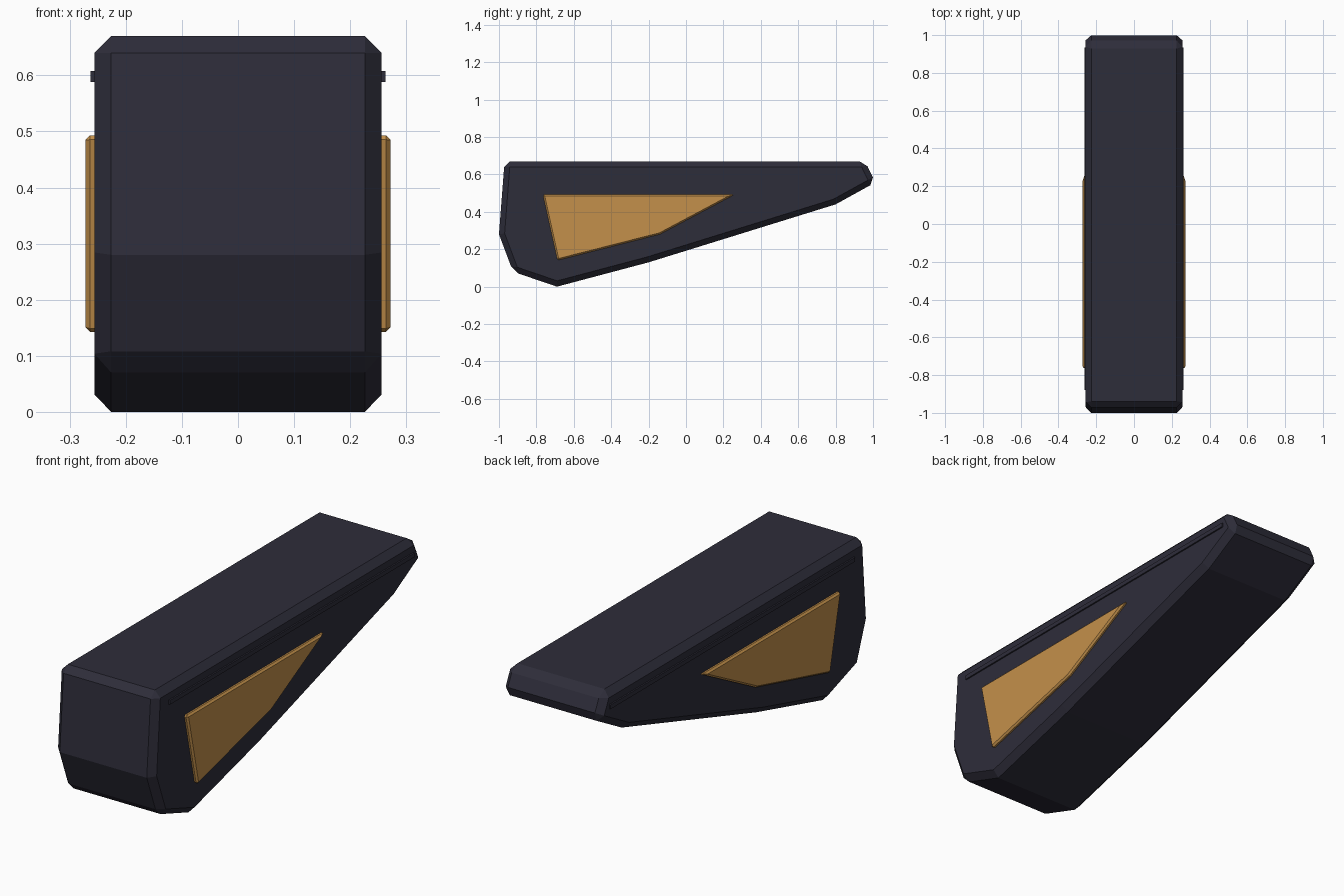
import bpy
import bmesh
import math

cube = bpy.data.objects.get("Cube")
if cube:
    bpy.data.objects.remove(cube, do_unlink=True)


def material(name, color):
    m = bpy.data.materials.new(name)
    m.use_nodes = True
    m.diffuse_color = color
    bsdf = next(n for n in m.node_tree.nodes if n.type == 'BSDF_PRINCIPLED')
    bsdf.inputs["Base Color"].default_value = color
    return m


def prism(name, profile, x0, x1, mat, chamfer=0):
    """Side profile (y, z) extruded from x0 to x1, with chamfered sharp edges."""
    bm = bmesh.new()
    face = bm.faces.new([bm.verts.new((x0, y, z)) for y, z in profile])
    ext = bmesh.ops.extrude_face_region(bm, geom=[face])
    moved = [g for g in ext["geom"] if isinstance(g, bmesh.types.BMVert)]
    bmesh.ops.translate(bm, verts=moved, vec=(x1 - x0, 0, 0))
    bmesh.ops.recalc_face_normals(bm, faces=bm.faces)
    mesh = bpy.data.meshes.new(name)
    bm.to_mesh(mesh)
    bm.free()
    mesh.materials.append(mat)
    obj = bpy.data.objects.new(name, mesh)
    bpy.context.collection.objects.link(obj)
    if chamfer:
        bev = obj.modifiers.new("Chamfer", 'BEVEL')
        bev.width = chamfer
        bev.segments = 1
        bev.limit_method = 'ANGLE'
        bev.angle_limit = math.radians(40)
    return obj


dark = material("dark slate", (0.027, 0.026, 0.042, 1))
gold = material("warm gold", (0.55, 0.28, 0.07, 1))

# Tapered body with chamfered edges
body_profile = [(-0.97, 0.67), (-1.0, 0.28), (-0.925, 0.08), (-0.69, 0.0),
                (-0.2, 0.13), (0.8, 0.44), (1.012, 0.557), (0.958, 0.67)]
prism("body", body_profile, -0.256, 0.256, dark, 0.03)

# Side panels and thin rails, the same on both sides
panel_profile = [(-0.765, 0.493), (-0.687, 0.141), (-0.14, 0.28), (0.26, 0.493)]
rail_profile = [(-0.88, 0.588), (0.935, 0.588), (0.935, 0.608), (-0.88, 0.608)]
for side, s in (("left", 1), ("right", -1)):
    prism(side + "_panel", panel_profile, s * 0.24, s * 0.272, gold, 0.008)
    prism(side + "_rail", rail_profile, s * 0.24, s * 0.263, dark)
